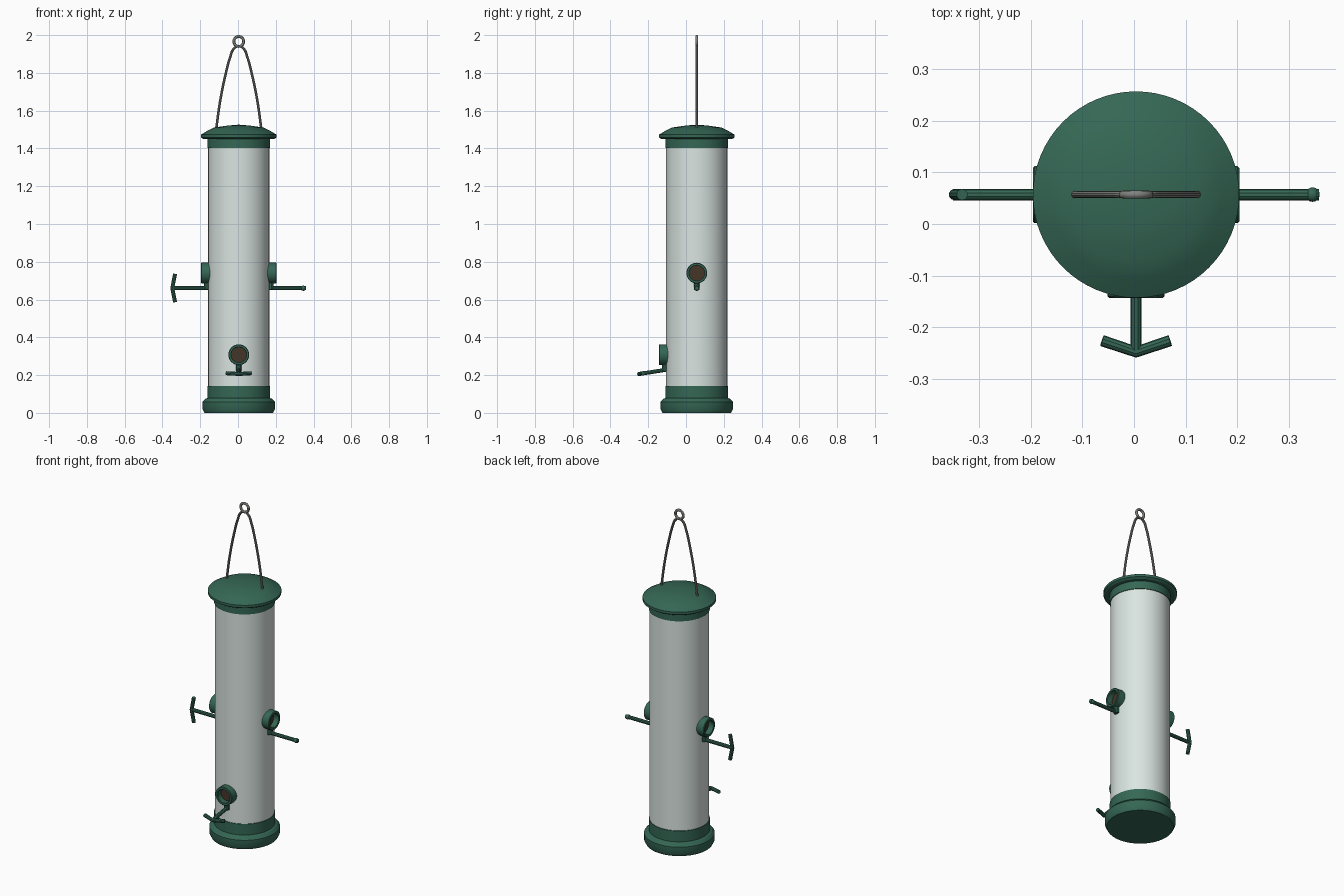
import bpy, bmesh, math
from mathutils import Matrix, Vector

if "Cube" in bpy.data.objects:
    bpy.data.objects.remove(bpy.data.objects["Cube"])

CX, CY = 0.004, 0.057  # axis of the feeder tube


def material(name, rgb):
    m = bpy.data.materials.new(name)
    m.diffuse_color = (*rgb, 1)
    m.use_nodes = True
    m.node_tree.nodes["Principled BSDF"].inputs["Base Color"].default_value = m.diffuse_color
    return m


GREEN = material("green_plastic", (0.035, 0.135, 0.09))
CLEAR = material("pale_tube", (0.70, 0.78, 0.75))
STEEL = material("steel", (0.22, 0.22, 0.21))
SEED = material("dark_seed", (0.06, 0.035, 0.02))


def finish(ob, mat, matrix):
    ob.matrix_world = matrix
    ob.data.materials.append(mat)
    bpy.ops.object.select_all(action='DESELECT')
    ob.select_set(True)
    bpy.context.view_layer.objects.active = ob
    if ob.type == 'CURVE':
        bpy.ops.object.convert(target='MESH')
    bpy.ops.object.shade_smooth_by_angle(angle=math.radians(30))
    return bpy.context.object


def lathe(name, profile, mat, matrix, steps=64):
    """Spin (radius, height) points round local z."""
    bm = bmesh.new()
    vs = [bm.verts.new((r, 0, z)) for r, z in profile]
    es = [bm.edges.new(p) for p in zip(vs, vs[1:])]
    bmesh.ops.spin(bm, geom=vs + es, cent=(0, 0, 0), axis=(0, 0, 1),
                   angle=math.tau, steps=steps)
    bmesh.ops.remove_doubles(bm, verts=bm.verts, dist=1e-5)
    bmesh.ops.recalc_face_normals(bm, faces=bm.faces)
    me = bpy.data.meshes.new(name)
    bm.to_mesh(me)
    bm.free()
    ob = bpy.data.objects.new(name, me)
    bpy.context.collection.objects.link(ob)
    return finish(ob, mat, matrix)


def rod(name, points, radius, mat, matrix, smooth=False):
    """Round bar along a path."""
    cu = bpy.data.curves.new(name, 'CURVE')
    cu.dimensions = '3D'
    cu.bevel_depth, cu.bevel_resolution = radius, 3
    cu.use_fill_caps = True
    if smooth:
        sp = cu.splines.new('BEZIER')
        sp.bezier_points.add(len(points) - 1)
        for b, p in zip(sp.bezier_points, points):
            b.co = p
            b.handle_left_type = b.handle_right_type = 'AUTO'
    else:
        sp = cu.splines.new('POLY')
        sp.points.add(len(points) - 1)
        for b, p in zip(sp.points, points):
            b.co = (*p, 1)
    ob = bpy.data.objects.new(name, cu)
    bpy.context.collection.objects.link(ob)
    return finish(ob, mat, matrix)


AXIS = Matrix.Translation((CX, CY, 0))

# Main body
lathe("base", [(0, 0), (0.182, 0), (0.192, 0.02), (0.192, 0.058), (0.178, 0.074),
               (0.166, 0.078), (0.166, 0.143), (0.158, 0.143)], GREEN, AXIS)
lathe("tube", [(0, 0.10), (0.162, 0.10), (0.162, 1.43), (0, 1.43)], CLEAR, AXIS)
lathe("lid", [(0.158, 1.402), (0.166, 1.402), (0.166, 1.45), (0.188, 1.45),
              (0.2, 1.458), (0.2, 1.473), (0.165, 1.494), (0.13, 1.511),
              (0.06, 1.521), (0, 1.526)], GREEN, AXIS)

# Hanger wire and ring
half = [(0.12, 1.50), (0.097, 1.66), (0.068, 1.80), (0.045, 1.885), (0.026, 1.928)]
path = [(-x, 0, z) for x, z in half] + [(0, 0, 1.942)] + [(x, 0, z) for x, z in half[::-1]]
rod("hanger_wire", path, 0.007, STEEL, AXIS, smooth=True)
bpy.ops.mesh.primitive_torus_add(major_radius=0.026, minor_radius=0.0075,
                                 major_segments=32, minor_segments=12)
ring = bpy.context.object
ring.name = "hanger_ring"
finish(ring, STEEL, AXIS @ Matrix.Translation((0, 0, 1.9665)) @ Matrix.Rotation(math.pi / 2, 4, 'X'))


# Feeding ports, built facing local +x then turned round the axis
def port(side, angle, z, perch, bar=None):
    m = AXIS @ Matrix.Rotation(angle, 4, 'Z') @ Matrix.Translation((0, 0, z))
    out = m @ Matrix.Rotation(math.pi / 2, 4, 'Y')
    lathe(side + "_port_ring", [(0.04, 0.148), (0.055, 0.148), (0.055, 0.197), (0.052, 0.2),
                                (0.042, 0.2), (0.04, 0.198), (0.04, 0.148)], GREEN, out, 32)
    lathe(side + "_seed_opening", [(0, 0.166), (0.0405, 0.166)], SEED, out, 32)
    rod(side + "_perch_post", [(0.168, 0, -0.045), (0.168, 0, -0.088)], 0.016, GREEN, m)
    rod(side + "_perch", perch, 0.011, GREEN, m)
    if bar:
        rod(side + "_perch_bar", bar, 0.011, GREEN, m)


straight = [(0.16, 0, -0.08), (0.355, 0, -0.08)]
port("right", 0, 0.74, straight)
port("left", math.pi, 0.74, straight,
     [(0.337, 0, -0.154), (0.352, 0, -0.08), (0.337, 0, -0.004)])
port("front", -math.pi / 2, 0.308, [(0.165, 0, -0.08), (0.303, 0, -0.102)],
     [(0.283, -0.066, -0.098), (0.305, 0, -0.102), (0.283, 0.066, -0.098)])

# Rounded tip of the right perch
bpy.ops.mesh.primitive_uv_sphere_add(segments=16, ring_count=8, radius=0.014)
tip = bpy.context.object
tip.name = "right_perch_tip"
finish(tip, GREEN, Matrix.Translation((0.346, CY, 0.66)))
